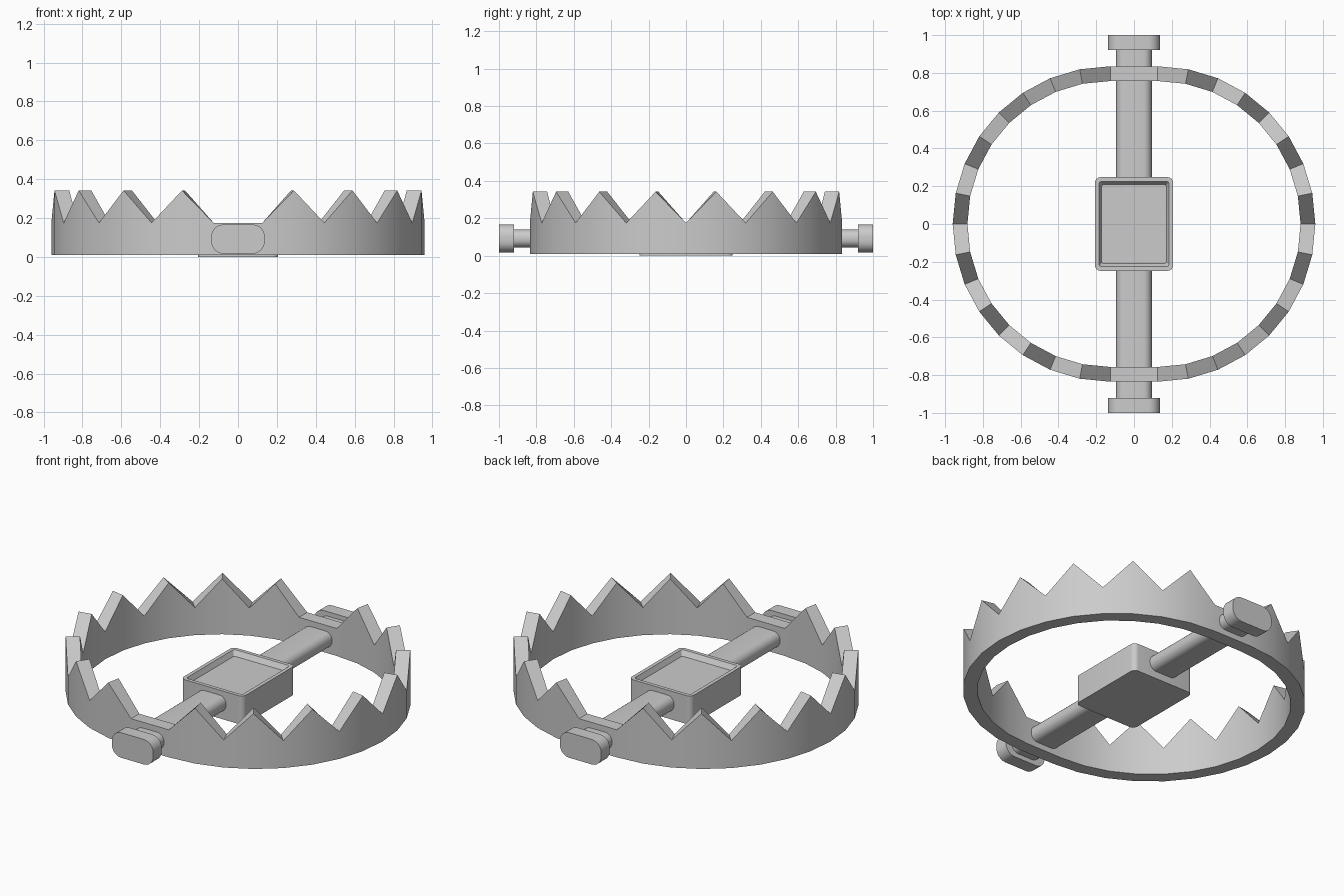
import bpy, bmesh, math

if "Cube" in bpy.data.objects:
    bpy.data.objects.remove(bpy.data.objects["Cube"])

steel = bpy.data.materials.new("steel grey")
steel.diffuse_color = (0.6, 0.6, 0.6, 1)
steel.use_nodes = True
steel.node_tree.nodes["Principled BSDF"].inputs["Base Color"].default_value = steel.diffuse_color


def finish(name, bm):
    bmesh.ops.recalc_face_normals(bm, faces=bm.faces)
    mesh = bpy.data.meshes.new(name)
    bm.to_mesh(mesh)
    bm.free()
    mesh.materials.append(steel)
    ob = bpy.data.objects.new(name, mesh)
    bpy.context.collection.objects.link(ob)
    bpy.ops.object.select_all(action='DESELECT')
    ob.select_set(True)
    bpy.context.view_layer.objects.active = ob
    bpy.ops.object.shade_smooth_by_angle(angle=math.radians(30))
    return ob


def rounded(w, h, r, n=6):
    """Rounded rectangle outline with half sizes w, h and corner radius r."""
    pts = []
    for k, (sx, sy) in enumerate([(1, 1), (-1, 1), (-1, -1), (1, -1)]):
        for i in range(n + 1):
            a = math.pi / 2 * (k + i / n)
            pts.append((sx * (w - r) + r * math.cos(a), sy * (h - r) + r * math.sin(a)))
    return pts


def loft(name, rings):
    """Skin a list of closed rings and cap both ends."""
    bm = bmesh.new()
    loops = [[bm.verts.new(p) for p in ring] for ring in rings]
    n = len(loops[0])
    for a, b in zip(loops, loops[1:]):
        for i in range(n):
            j = (i + 1) % n
            bm.faces.new((a[i], a[j], b[j], b[i]))
    bm.faces.new(loops[0])
    bm.faces.new(loops[-1])
    return finish(name, bm)


# Toothed jaws: two half circles joined by short straight spans
SEG, SHIFT, R_OUT, R_IN = 16, 0.125, 0.835, 0.757
BASE, VALLEY, PEAK = 0.01, 0.175, 0.342
bm = bmesh.new()
sections = []
for side in (1, -1):
    for i in range(SEG + 1):
        a = math.pi * i / SEG - side * math.pi / 2
        c, s = math.cos(a), math.sin(a)
        top = PEAK if i % 2 else VALLEY
        sections.append([bm.verts.new((side * SHIFT + r * c, r * s, z))
                         for r, z in ((R_OUT, BASE), (R_OUT, top), (R_IN, top), (R_IN, BASE))])
for k, a in enumerate(sections):
    b = sections[(k + 1) % len(sections)]
    for i in range(4):
        j = (i + 1) % 4
        bm.faces.new((a[i], b[i], b[j], a[j]))
finish("toothed_jaws", bm)


# Cross bar and its end caps
def bar(name, w, h, r, y0, y1, z=0.092):
    outline = rounded(w, h, r)
    loft(name, [[(x, y, z + v) for x, v in outline] for y in (y0, y1)])


for side, label in ((-1, "front"), (1, "back")):
    bar(label + "_cross_bar", 0.094, 0.048, 0.044, side * 0.18, side * 0.93)
    bar(label + "_end_cap", 0.137, 0.075, 0.062, side * 0.92, side * 1.0)

# Trigger plate: shallow tray with a sloped recess
profile = [(0.207, 0.248, 0.03, 0.0), (0.207, 0.248, 0.03, 0.17),
           (0.185, 0.226, 0.014, 0.17), (0.171, 0.208, 0.008, 0.14)]
loft("trigger_plate", [[(x, y, z) for x, y in rounded(w, h, r)] for w, h, r, z in profile])
